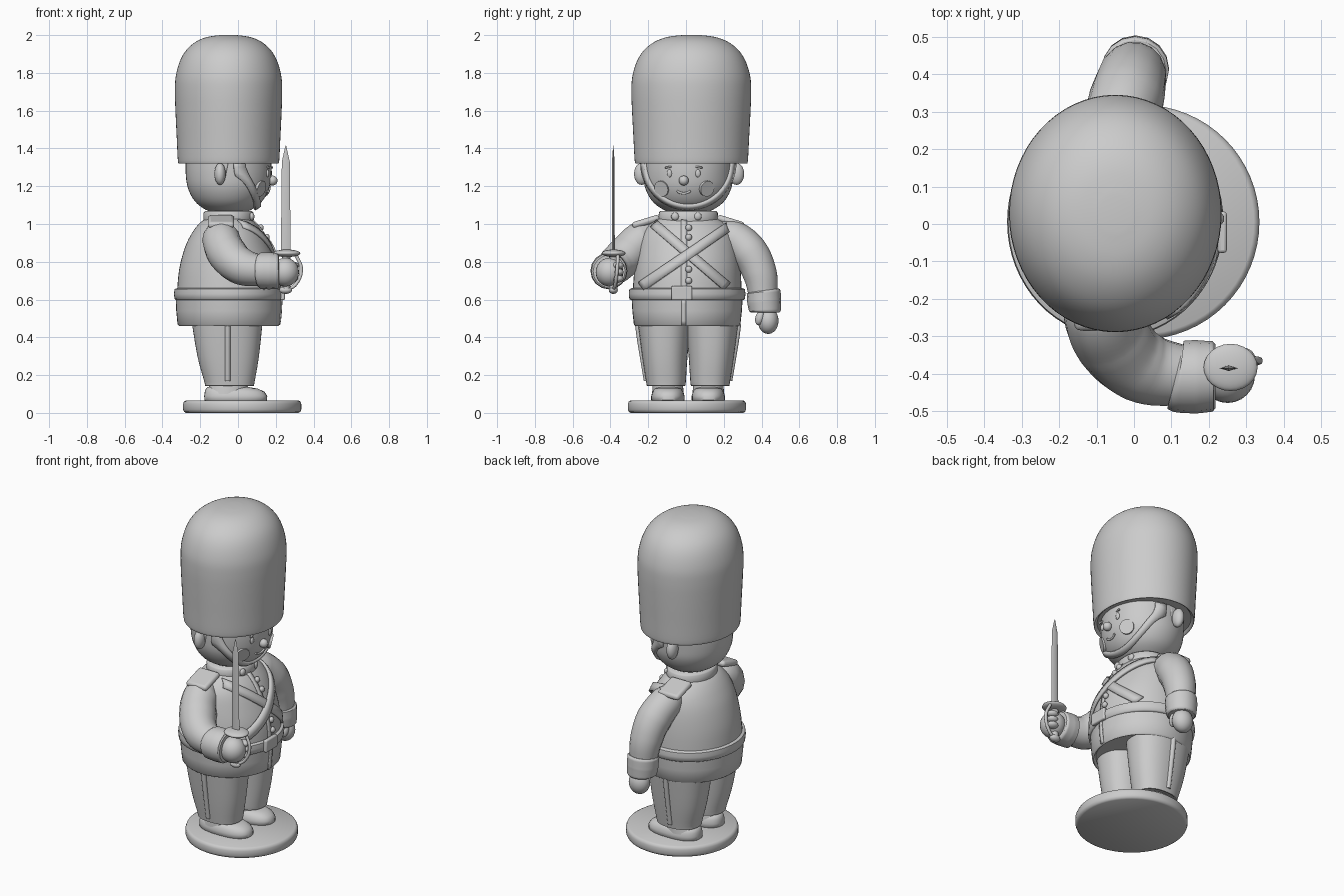
import bpy, bmesh, math
from mathutils import Vector

if "Cube" in bpy.data.objects:
    bpy.data.objects.remove(bpy.data.objects["Cube"])

grey = bpy.data.materials.new("plain grey")
grey.diffuse_color = (0.6, 0.6, 0.6, 1)
grey.use_nodes = True
grey.node_tree.nodes["Principled BSDF"].inputs["Base Color"].default_value = grey.diffuse_color


def finish(obj, angle=50):
    obj.data.materials.clear()
    obj.data.materials.append(grey)
    bpy.ops.object.select_all(action='DESELECT')
    obj.select_set(True)
    bpy.context.view_layer.objects.active = obj
    bpy.ops.object.shade_smooth_by_angle(angle=math.radians(angle))
    return obj


def from_bmesh(name, bm, angle=50):
    bmesh.ops.recalc_face_normals(bm, faces=bm.faces)
    me = bpy.data.meshes.new(name)
    bm.to_mesh(me)
    bm.free()
    obj = bpy.data.objects.new(name, me)
    bpy.context.collection.objects.link(obj)
    return finish(obj, angle)


def loft(name, rings, seg=48, power=2.0):
    """Stack of (z, cx, cy, rx, ry) rounded sections, capped at both ends."""
    bm = bmesh.new()
    loops = []
    for z, cx, cy, rx, ry in rings:
        loop = []
        for i in range(seg):
            a = math.tau * i / seg
            c, s = math.cos(a), math.sin(a)
            loop.append(bm.verts.new((cx + rx * math.copysign(abs(c) ** (2 / power), c),
                                      cy + ry * math.copysign(abs(s) ** (2 / power), s), z)))
        loops.append(loop)
    for lo, hi in zip(loops, loops[1:]):
        for i in range(seg):
            j = (i + 1) % seg
            bm.faces.new((lo[i], lo[j], hi[j], hi[i]))
    bm.faces.new(loops[0])
    bm.faces.new(loops[-1])
    return from_bmesh(name, bm)


def ball(name, loc, size, rot=(0, 0, 0), seg=24):
    bpy.ops.mesh.primitive_uv_sphere_add(segments=seg, ring_count=seg // 2, location=loc, rotation=rot)
    obj = bpy.context.object
    obj.name, obj.scale = name, size
    return finish(obj)


def block(name, loc, size, rot=(0, 0, 0), bevel=0.008):
    bpy.ops.mesh.primitive_cube_add(size=1, location=loc, rotation=rot)
    obj = bpy.context.object
    obj.name, obj.scale = name, size
    bpy.ops.object.transform_apply(location=False, rotation=False, scale=True)
    mod = obj.modifiers.new("soft edges", 'BEVEL')
    mod.width, mod.segments = bevel, 3
    return finish(obj)


def tube(name, pts, radii, res=8):
    cu = bpy.data.curves.new(name, 'CURVE')
    cu.dimensions, cu.bevel_depth, cu.use_fill_caps = '3D', 1.0, True
    cu.bevel_resolution, cu.resolution_u = 6, res
    sp = cu.splines.new('BEZIER')
    sp.bezier_points.add(len(pts) - 1)
    for bp, p, r in zip(sp.bezier_points, pts, radii):
        bp.co, bp.radius = p, r
        bp.handle_left_type = bp.handle_right_type = 'AUTO'
    obj = bpy.data.objects.new(name, cu)
    bpy.context.collection.objects.link(obj)
    bpy.ops.object.select_all(action='DESELECT')
    obj.select_set(True)
    bpy.context.view_layer.objects.active = obj
    bpy.ops.object.convert(target='MESH')
    return finish(bpy.context.object)


def refine(rings, steps=5):
    """Smooth interpolation between key sections."""
    out = []
    for i in range(len(rings) - 1):
        p = [Vector(rings[max(0, min(len(rings) - 1, i + k))]) for k in (-1, 0, 1, 2)]
        for s in range(steps):
            t = s / steps
            out.append(tuple(0.5 * (2 * p[1] + (p[2] - p[0]) * t + (2 * p[0] - 5 * p[1] + 4 * p[2] - p[3]) * t * t
                                    + (3 * p[1] - p[0] - 3 * p[2] + p[3]) * t ** 3)))
    return out + [tuple(rings[-1])]


def front(rings, y, z):
    """X of the front surface of a loft at (y, z)."""
    z = max(rings[0][0], min(rings[-1][0], z))
    for a, b in zip(rings, rings[1:]):
        if a[0] <= z <= b[0]:
            t = (z - a[0]) / max(1e-6, b[0] - a[0])
            _, cx, cy, rx, ry = [u + (v - u) * t for u, v in zip(a, b)]
            return cx + rx * math.sqrt(max(0.01, 1 - ((y - cy) / ry) ** 2))


def ribbon(name, rings, path, width, lift=0.006, thick=0.014):
    """Flat band laid over the front of a loft along (y, z) points."""
    bm = bmesh.new()
    rows = []
    for i, (y, z) in enumerate(path):
        (y0, z0), (y1, z1) = path[max(0, i - 1)], path[min(len(path) - 1, i + 1)]
        n = Vector((z0 - z1, y1 - y0)).normalized() * width / 2
        rows.append([bm.verts.new((front(rings, y + n.x * k, z + n.y * k) + lift, y + n.x * k, z + n.y * k))
                     for k in (-1, 0, 1)])
    for a, b in zip(rows, rows[1:]):
        for k in range(2):
            bm.faces.new((a[k], a[k + 1], b[k + 1], b[k]))
    obj = from_bmesh(name, bm)
    mod = obj.modifiers.new("thickness", 'SOLIDIFY')
    mod.thickness, mod.offset = thick, 0
    return obj


def line(a, b, n=24):
    return [(a[0] + (b[0] - a[0]) * i / n, a[1] + (b[1] - a[1]) * i / n) for i in range(n + 1)]


# Round stand
loft("base", [(z, 0.022, 0.005, r, r) for z, r in
              ((0, .298), (.006, .308), (.018, .313), (.048, .313), (.06, .308), (.066, .298))], 64)

# Tall fur hat
hat = [(1.335, .88), (1.322, .92), (1.335, .945), (1.45, .965), (1.6, .99), (1.7, 1.0), (1.78, .985),
       (1.86, .91), (1.92, .79), (1.965, .61), (1.99, .4), (2.0, .15)]
loft("hat", refine([(z, -.05, .028, .284 * k, .317 * k) for z, k in hat], 4), 64)

# Head, neck and collar
HEAD = refine([(1.055, -.05, .012, .06, .07), (1.075, -.05, .012, .12, .13), (1.12, -.05, .012, .178, .19),
               (1.19, -.05, .012, .215, .228), (1.27, -.05, .012, .227, .238), (1.36, -.05, .015, .225, .24)])
loft("head", HEAD)
loft("collar", [(z, -.05, .012, .128 + d, .152 + d) for z, d in
                ((1.0, 0), (1.015, .006), (1.06, .004), (1.068, -.004))])

# Ears, sideburns and facial features
for side, cy in ((-1, -.235), (1, .268)):
    ball("ear", (-.095, cy, 1.265), (.03, .04, .058))
    block("sideburn", (-.08, .012 + side * .232, 1.29), (.045, .02, .09), (0, .2, 0))
    y = -.012 + side * .075
    ball("eye", (front(HEAD, y, 1.268), y, 1.268), (.009, .014, .021), seg=16)
    block("eyebrow", (front(HEAD, y, 1.302), y, 1.302), (.014, .05, .01), (side * -.15, 0, side * -.35), .004)
    y = -.009 + side * .119
    bpy.ops.mesh.primitive_cylinder_add(vertices=32, radius=.042, depth=.016, location=(front(HEAD, y, 1.188), y, 1.188),
                                        rotation=(0, math.pi / 2 + .25, side * .56))
    bpy.context.object.name = "cheek"
    finish(bpy.context.object)
ball("nose", (.183, -.012, 1.23), (.026, .026, .026))
mouth = [(-.012 + .036 * t, 1.162 + .013 * t * t) for t in (-1, -.6, 0, .6, 1)]
tube("mouth", [(front(HEAD, y, z) + .002, y, z) for y, z in mouth], [.006] * 5)

# Chin strap, hanging from the hat
strap = [(.012 + .235 * math.sin(a), 1.325 - .235 * math.cos(a)) for a in [math.pi * (i / 32 - .5) for i in range(33)]]
ribbon("chin_strap", HEAD, strap, .022, .008, .02)

# Tunic
TORSO = refine([(.6, -.05, .005, .275, .29), (.75, -.05, .008, .263, .282), (.87, -.055, .01, .228, .265),
                (.95, -.055, .01, .19, .24), (1.005, -.055, .01, .148, .195), (1.035, -.05, .01, .11, .14)])
loft("tunic", TORSO)
SKIRT = [(.475, -.05, .006, .25, .262), (.46, -.05, .006, .262, .274), (.468, -.05, .006, .27, .282),
         (.54, -.05, .006, .277, .29), (.61, -.05, .006, .28, .294)]
loft("tunic_skirt", SKIRT)
ribbon("skirt_placket", SKIRT[1:], line((-.012, .465), (-.012, .6), 6), .024, .002, .008)
ribbon("tunic_placket", TORSO, line((-.01, .66), (-.01, 1.02)), .03, .002, .008)

# Waist belt and buckle
loft("belt", [(z, -.05, .006, .277 + d, .297 + d) for z, d in
              ((.597, 0), (.603, .009), (.63, .012), (.655, .009), (.662, -.008))], 64)
block("buckle", (.236, -.022, .634), (.024, .11, .075))

# Crossed straps and buttons
ribbon("left_cross_strap", TORSO, line((.225, .985), (-.235, .67)), .05, .014, .016)
ribbon("right_cross_strap", TORSO, line((-.17, 1.0), (.215, .67)), .05, .007, .014)
for z in (.7, .76, .84, .93, .98):
    y = .014
    ball("button", (front(TORSO, y, z) + .006, y, z), (.016, .018, .018), seg=16)
for y in (-.058, .062):
    ball("collar_button", (.073, y, 1.04), (.014, .021, .021), seg=16)

# Shoulder pads
for side, cy in ((-1, -.212), (1, .236)):
    block("epaulette", (-.09, cy, 1.012), (.14, .15, .036), (side * -.3, 0, 0), .017)

# Hanging arm, cuff and hand
tube("left_arm", [(-.055, .17, .95), (-.045, .25, .925), (-.02, .335, .85), (-.005, .39, .74), (.003, .41, .62)],
     [.07, .094, .1, .092, .078])
tube("left_cuff", [(.003, .41, .648), (.003, .411, .64), (.004, .414, .59), (.006, .418, .54), (.006, .418, .532)],
     [.082, .09, .09, .084, .076])
ball("left_hand", (.012, .435, .488), (.062, .055, .07))
ball("left_thumb", (.04, .392, .505), (.026, .024, .042), (-.3, 0, 0))

# Raised arm, cuff and hand
tube("right_arm", [(-.085, -.15, .94), (-.09, -.225, .92), (-.055, -.31, .84), (.02, -.38, .775), (.14, -.408, .75)],
     [.07, .1, .105, .098, .08])
tube("right_cuff", [(.112, -.405, .753), (.12, -.407, .753), (.165, -.408, .752), (.21, -.407, .75), (.218, -.407, .75)],
     [.088, .096, .098, .094, .085])
ball("right_hand", (.25, -.405, .745), (.073, .073, .076))
for k in range(3):
    ball("finger", (.29, -.36, .78 - .035 * k), (.034, .03, .02))

# Sword
loft("blade", [(.84, .253, -.385, .026, .008), (1.33, .253, -.385, .021, .007), (1.415, .253, -.385, .002, .001)], 4)
ball("sword_guard", (.258, -.383, .845), (.072, .063, .02))
tube("sword_grip", [(.255, -.385, .84), (.255, -.385, .75), (.255, -.385, .655)], [.022] * 3)
ball("pommel", (.252, -.385, .65), (.034, .024, .02))
tube("knuckle_bow", [(.305, -.36, .84), (.335, -.365, .76), (.305, -.375, .68), (.26, -.385, .65)], [.009] * 4)

# Legs with side stripes, and shoes
for side, cy in ((-1, -.118), (1, .14)):
    top = cy - side * .002
    loft(("right" if side < 0 else "left") + "_leg",
         refine([(.152, -.045, cy - side * .012, .11, .088), (.143, -.045, cy - side * .012, .128, .1),
                 (.165, -.045, cy - side * .012, .133, .105), (.3, -.052, cy - side * .006, .163, .12),
                 (.5, -.058, top, .19, .142)], 3), power=2.3)
    tube("trouser_stripe", [(-.055, cy + side * y, z) for y, z in ((.09, .17), (.112, .3), (.128, .4), (.137, .47))],
         [.015] * 4)
    sy = cy - side * .022
    loft("shoe", [(.06, -.012, sy, .155, .08), (.068, -.012, sy, .166, .088), (.09, -.012, sy, .167, .088),
                  (.112, -.018, sy, .158, .082), (.128, -.032, sy, .138, .07), (.136, -.05, sy, .11, .055)], 32, 2.4)
    loft("shoe_ankle", [(.1, -.055, sy, .112, .084), (.15, -.05, sy, .1, .08)], 32)
